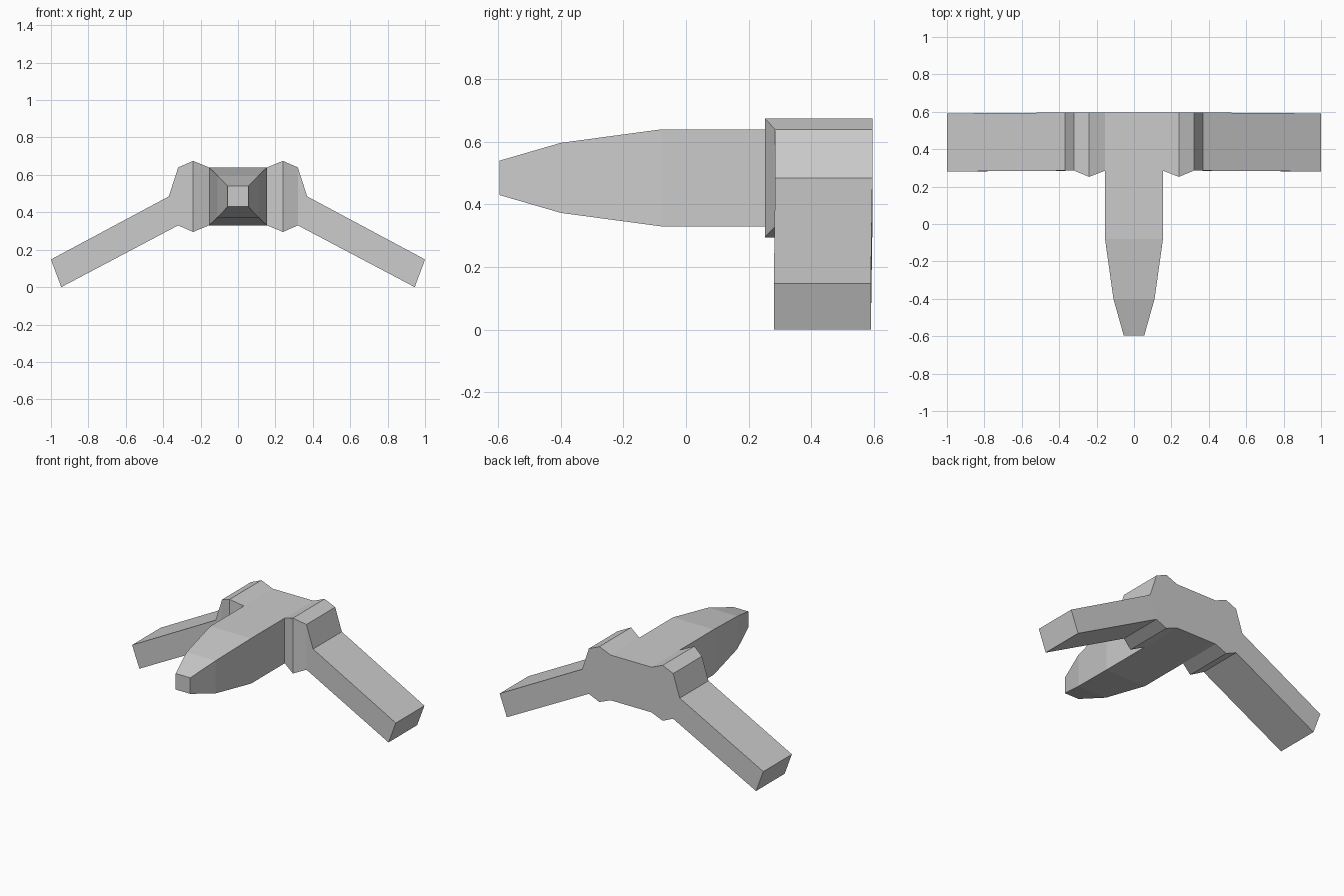
import bpy, bmesh

if "Cube" in bpy.data.objects:
    bpy.data.objects.remove(bpy.data.objects["Cube"])

BACK = 0.596
bm = bmesh.new()


def face(*points):
    return bm.faces.new([bm.verts.new(p) for p in points])


def loft(a, b, skip=()):
    # join two four-point rings with quads
    for i in range(4):
        if i not in skip:
            j = (i + 1) % 4
            face(a[i], a[j], b[j], b[i])


# Fuselage: rectangular rings from tail to nose (y, half width, bottom, top)
stations = [(BACK, 0.155, 0.33, 0.64), (0.285, 0.155, 0.33, 0.64),
            (-0.08, 0.155, 0.33, 0.64), (-0.40, 0.11, 0.373, 0.597),
            (-0.596, 0.055, 0.43, 0.54)]
rings = [[(w, y, t), (w, y, b), (-w, y, b), (-w, y, t)] for y, w, b, t in stations]
for i in range(len(rings) - 1):
    # the tail segment stays open where the wing collars join
    loft(rings[i], rings[i + 1], skip=(0, 2) if i == 0 else ())
face(*rings[0])
face(*rings[-1])


def section(s, top, bottom, front, back=BACK):
    # cross-section of a wing: top front, bottom front, bottom back, top back
    (xt, zt), (xb, zb) = top, bottom
    return [(s * xt, front, zt), (s * xb, front, zb),
            (s * xb, back, zb), (s * xt, back, zt)]


for s in (1, -1):
    # Flared collar
    root = section(s, (0.155, 0.64), (0.155, 0.33), 0.285)
    ridge = section(s, (0.24, 0.675), (0.24, 0.295), 0.252)
    outer = section(s, (0.32, 0.64), (0.32, 0.33), 0.285)
    loft(root, ridge)
    loft(ridge, outer)
    # Wedge that tilts the wing downward
    wing = section(s, (0.37, 0.485), (0.32, 0.33), 0.285)
    face(outer[0], wing[0], wing[3], outer[3])
    face(outer[0], outer[1], wing[0])
    face(outer[3], outer[2], wing[3])
    # Drooping wing and its tip
    tip = section(s, (1.0, 0.148), (0.945, 0.0), 0.281, 0.591)
    loft(wing, tip)
    face(*tip)

bmesh.ops.remove_doubles(bm, verts=bm.verts, dist=0.0005)
bmesh.ops.recalc_face_normals(bm, faces=bm.faces)
mesh = bpy.data.meshes.new("winged_body")
bm.to_mesh(mesh)
bm.free()
bpy.context.collection.objects.link(bpy.data.objects.new("winged_body", mesh))
